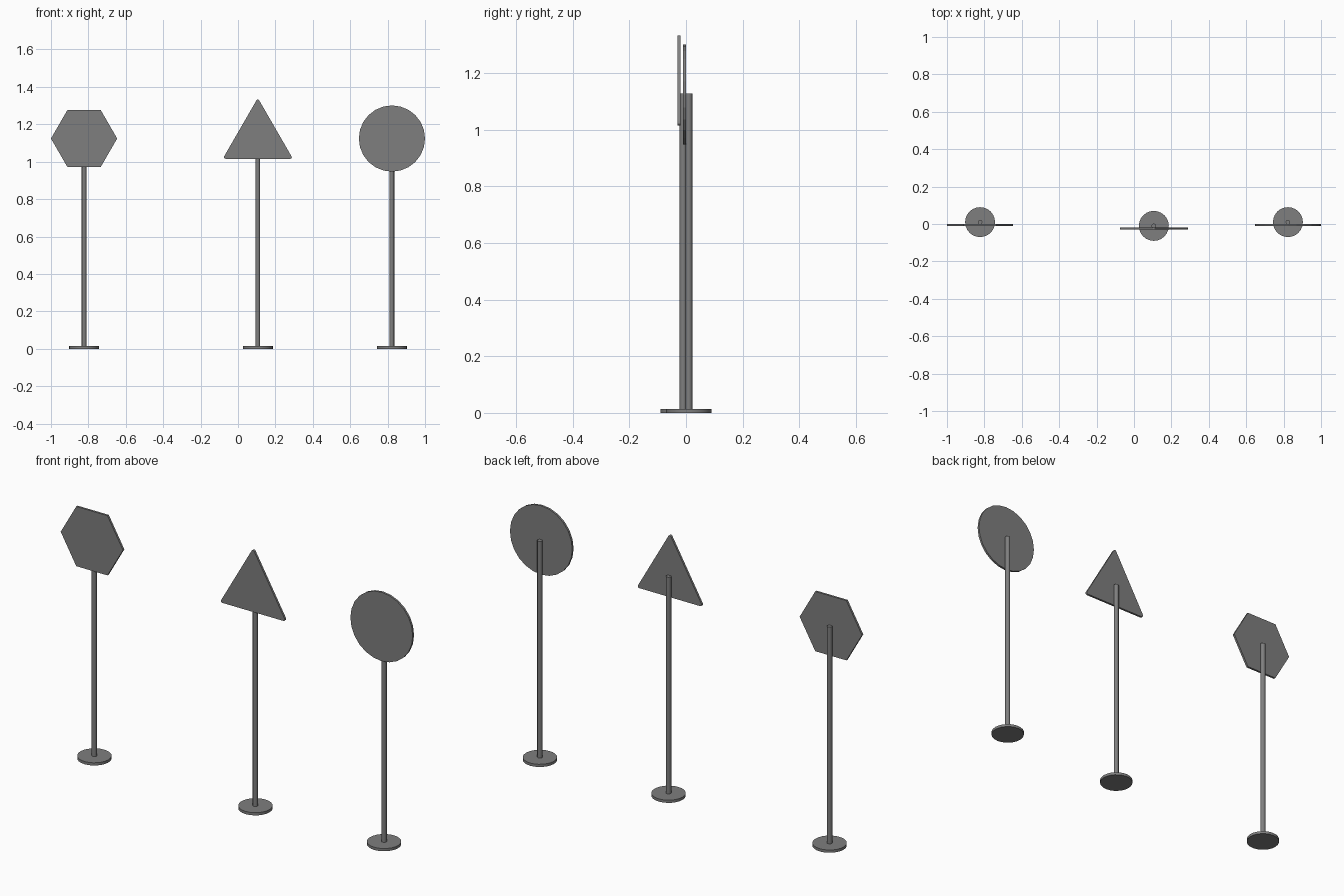
import bpy, bmesh
from math import sin, cos, pi, radians

if "Cube" in bpy.data.objects:
    bpy.data.objects.remove(bpy.data.objects["Cube"])

SIGN_Z = 1.124      # height of every sign's centre
PLATE_T = 0.011     # plate thickness
POLE_R = 0.0125
BASE_R = 0.08

dark = bpy.data.materials.new("dark_grey")
dark.diffuse_color = (0.21, 0.21, 0.21, 1)
dark.use_nodes = True
dark.node_tree.nodes["Principled BSDF"].inputs["Base Color"].default_value = dark.diffuse_color


def cylinder(name, r, sides, x, y, z0, z1):
    bpy.ops.mesh.primitive_cylinder_add(vertices=sides, radius=r, depth=z1 - z0,
                                        location=(x, y, (z0 + z1) / 2))
    ob = bpy.context.object
    ob.name = name
    ob.data.materials.append(dark)
    bpy.ops.object.shade_smooth_by_angle(angle=radians(31))
    return ob


def plate(name, outline, x, y_front):
    """Extrude an (x, z) outline backwards from the front face."""
    bm = bmesh.new()
    face = bm.faces.new([bm.verts.new((px, 0, pz)) for px, pz in outline])
    ext = bmesh.ops.extrude_face_region(bm, geom=[face])
    new = [v for v in ext["geom"] if isinstance(v, bmesh.types.BMVert)]
    bmesh.ops.translate(bm, verts=new, vec=(0, PLATE_T, 0))
    bmesh.ops.recalc_face_normals(bm, faces=bm.faces)
    me = bpy.data.meshes.new(name)
    bm.to_mesh(me)
    bm.free()
    me.materials.append(dark)
    ob = bpy.data.objects.new(name, me)
    ob.location = (x, y_front, SIGN_Z)
    bpy.context.collection.objects.link(ob)
    return ob


def polygon(n, r, start=0.0):
    return [(r * cos(start + 2 * pi * i / n), r * sin(start + 2 * pi * i / n))
            for i in range(n)]


def rounded_triangle(side, r, steps=4):
    """Upright equilateral triangle with small rounded corners."""
    pts = []
    for k in range(3):
        mid = pi / 2 + k * 2 * pi / 3
        cx, cz = side / 3 ** 0.5 * cos(mid), side / 3 ** 0.5 * sin(mid)
        for i in range(steps + 1):
            a = mid - pi / 3 + 2 * pi / 3 * i / steps
            pts.append((cx + r * cos(a), cz + r * sin(a)))
    return pts


# name, outline, x, pole y
signs = [
    ("hexagon", polygon(6, 0.177), -0.823, 0.010),
    ("triangle", rounded_triangle(0.346, 0.0085), 0.106, -0.010),
    ("round", polygon(24, 0.177), 0.823, 0.010),
]

for name, outline, x, y in signs:
    cylinder(name + "_base", BASE_R, 24, x, y, 0, 0.014)
    cylinder(name + "_pole", POLE_R, 12, x, y, 0.010, 1.127)
    # the plate sits against the front of its pole
    plate(name + "_plate", outline, x, y - POLE_R - PLATE_T + 0.003)
